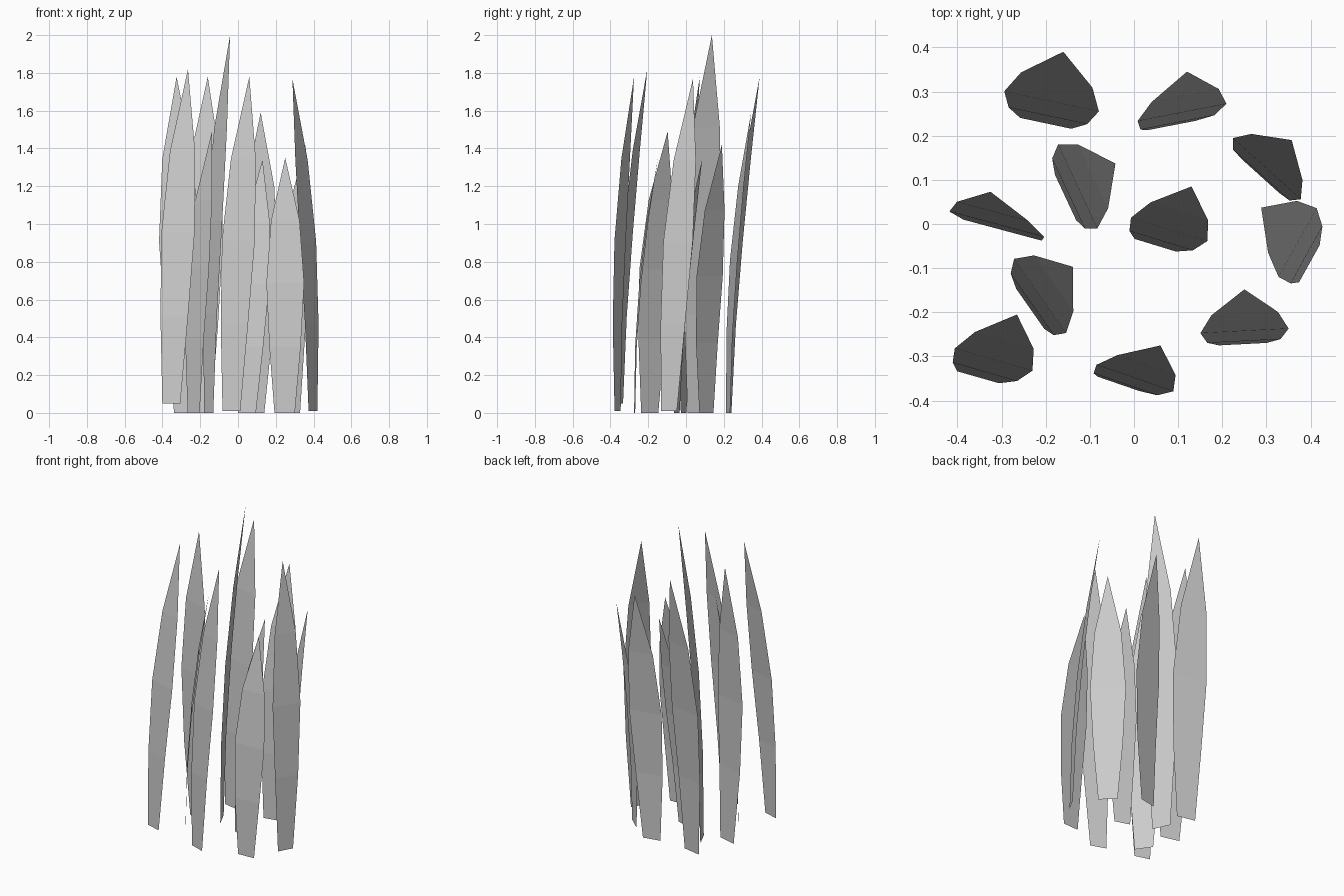
import bpy
import bmesh
from math import cos, sin, radians
from mathutils import Vector

# Shared blade profile: (position along centre line, height fraction, width fraction)
ROWS = [(0, 0, 0.54), (0.25, 0.26, 0.83), (0.5, 0.51, 1.0), (0.75, 0.755, 0.755)]
BEND = 0.128  # how far the centre line bows backward

# Each blade: base centre, tip, facing angle, full width, base z, tip z
BLADES = [
    ((-0.200, 0.228), (-0.160, 0.390), -12, 0.219, 0.0, 1.78),
    ((0.085, 0.223), (0.120, 0.345), 11, 0.205, 0.0, 1.59),
    ((0.287, 0.108), (0.357, 0.190), -42, 0.207, 0.0, 1.42),
    ((-0.155, 0.060), (-0.042, 0.137), -65, 0.210, 0.0, 2.0),
    ((-0.280, -0.012), (-0.325, 0.073), -15, 0.222, 0.0, 1.78),
    ((0.048, -0.048), (0.130, 0.085), -17, 0.181, 0.0, 1.34),
    ((0.397, -0.090), (0.288, 0.037), 61, 0.178, 0.01, 1.77),
    ((-0.235, -0.192), (-0.138, -0.097), -55, 0.205, 0.0, 1.49),
    ((-0.353, -0.347), (-0.265, -0.205), -16, 0.183, 0.05, 1.82),
    ((0.247, -0.272), (0.250, -0.148), 3, 0.200, 0.0, 1.35),
    ((-0.035, -0.362), (0.060, -0.275), -19, 0.184, 0.01, 1.78),
]


def make_blade(name, base, tip, angle, width, z0, z1):
    base, tip = Vector(base), Vector(tip)
    a = radians(angle)
    side = Vector((cos(a), sin(a)))
    back = Vector((-sin(a), cos(a)))
    bm = bmesh.new()
    pairs = []
    for t, h, w in ROWS:
        c = base.lerp(tip, t) - back * BEND * t * (1 - t)
        z = z0 + (z1 - z0) * h
        pairs.append([bm.verts.new((*(c + side * width * w * s / 2), z)) for s in (-1, 1)])
    for (l0, r0), (l1, r1) in zip(pairs, pairs[1:]):
        bm.faces.new((l0, r0, r1, l1))
    # Pointed tip
    bm.faces.new((*pairs[-1], bm.verts.new((*tip, z1))))
    mesh = bpy.data.meshes.new(name)
    bm.to_mesh(mesh)
    bm.free()
    bpy.context.collection.objects.link(bpy.data.objects.new(name, mesh))


# Clump of grass blades
for i, blade in enumerate(BLADES, 1):
    make_blade(f"grass_blade_{i}", *blade)
